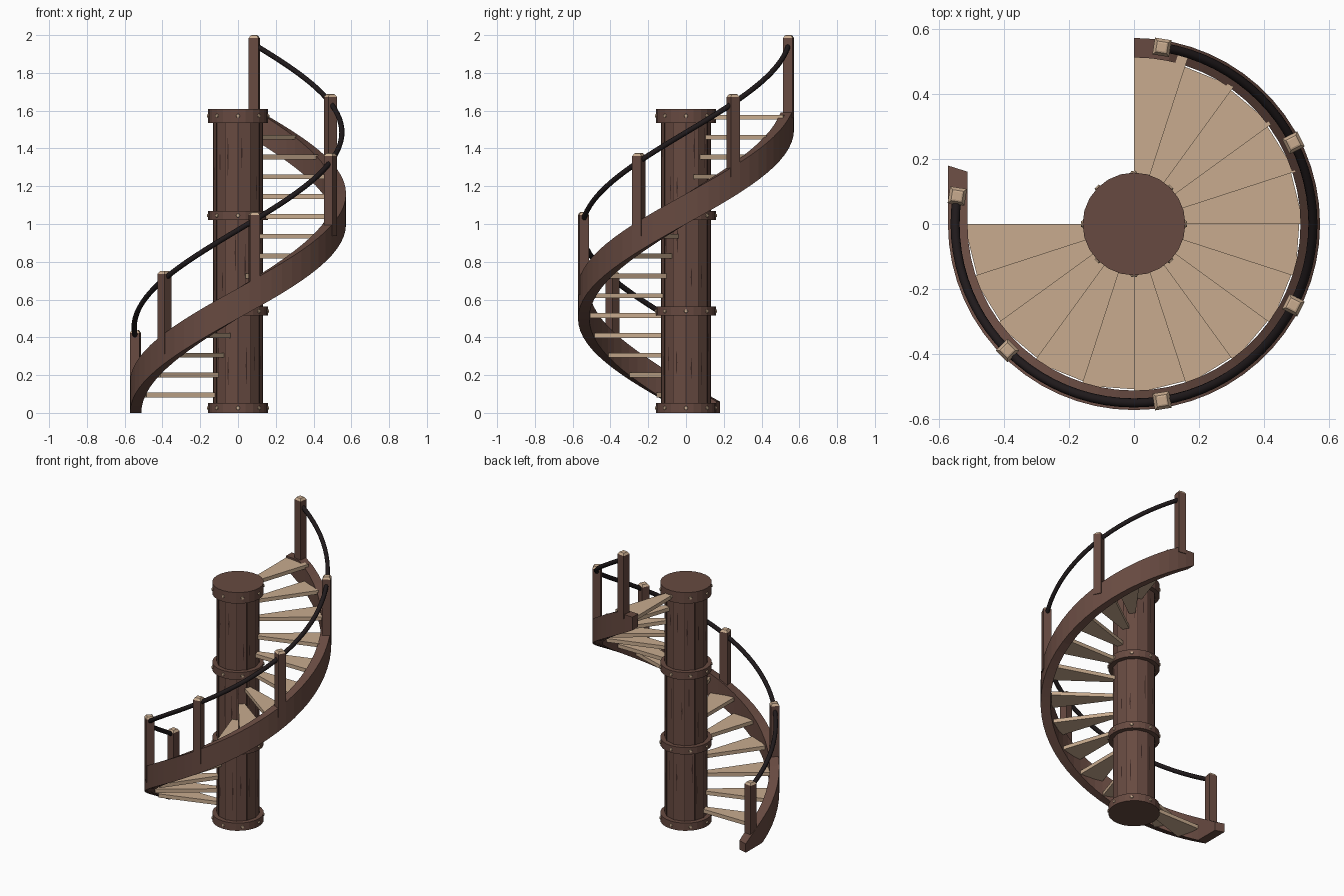
import bpy, bmesh, math, random
from mathutils import Matrix, Vector

random.seed(4)
cube = bpy.data.objects.get("Cube")
if cube:
    bpy.data.objects.remove(cube)


def material(name, rgb):
    m = bpy.data.materials.new(name)
    m.use_nodes = True
    m.diffuse_color = (*rgb, 1)
    m.node_tree.nodes["Principled BSDF"].inputs["Base Color"].default_value = (*rgb, 1)
    return m


BROWN = material("dark_brown_wood", (0.135, 0.068, 0.052))
GRAIN = material("deep_brown_grain", (0.045, 0.021, 0.017))
TAN = material("pale_tan_wood", (0.58, 0.41, 0.275))
BLACK = material("black_rail", (0.014, 0.010, 0.011))


def finish(name, bm, *mats):
    bmesh.ops.recalc_face_normals(bm, faces=bm.faces)
    me = bpy.data.meshes.new(name)
    bm.to_mesh(me)
    bm.free()
    for m in mats:
        me.materials.append(m)
    ob = bpy.data.objects.new(name, me)
    bpy.context.collection.objects.link(ob)
    return ob


def polar(r, deg, z):
    a = math.radians(deg)
    return Vector((r * math.cos(a), r * math.sin(a), z))


def turn(deg):
    return Matrix.Rotation(math.radians(deg), 4, 'Z')


def drum(bm, r, z0, z1, sides, phase=0):
    bmesh.ops.create_cone(bm, cap_ends=True, segments=sides, radius1=r, radius2=r, depth=z1 - z0,
                          matrix=Matrix.Translation((0, 0, (z0 + z1) / 2)) @ turn(phase))


def box(bm, mat, size):
    bmesh.ops.create_cube(bm, size=1, matrix=mat @ Matrix.Diagonal((*size, 1)))


def sweep(bm, rings):
    """Skin a list of equal point rings and cap both ends."""
    loops = [[bm.verts.new(p) for p in ring] for ring in rings]
    n = len(loops[0])
    for a, b in zip(loops, loops[1:]):
        for i in range(n):
            j = (i + 1) % n
            bm.faces.new((a[i], a[j], b[j], b[i]))
    bm.faces.new(loops[0])
    bm.faces.new(loops[-1])


# Central column of twelve boards
bm = bmesh.new()
drum(bm, 0.131, 0.01, 1.58, 12)
finish("central_column", bm, BROWN)

# Board seams and short grain streaks
bm = bmesh.new()
for i in range(12):
    box(bm, turn(i * 30) @ Matrix.Translation((0.1285, 0, 0.79)), (0.006, 0.004, 1.5))
    for k in range(3):
        z = 0.3 + 0.5 * k + random.uniform(-0.12, 0.12)
        h = random.uniform(0.06, 0.13)
        y = random.uniform(-0.022, 0.022)
        m = turn(i * 30 + 15)
        bm.faces.new([bm.verts.new(m @ Vector((0.1273, y + dy, z + dz)))
                      for dy, dz in ((0, -h), (0.004, 0), (0, h), (-0.004, 0))])
finish("column_grain", bm, GRAIN)

# Collars and their bolts
bands = ((0, 0.052), (0.515, 0.562), (1.02, 1.07), (1.535, 1.61))
bm, bolts = bmesh.new(), bmesh.new()
for z0, z1 in bands:
    drum(bm, 0.158, z0, z1, 24)
    for i in range(8):
        m = turn(i * 45) @ Matrix.Translation((0.157, 0, (z0 + z1) / 2))
        bmesh.ops.create_cone(bolts, cap_ends=True, segments=6, radius1=0.013, radius2=0.009,
                              depth=0.012, matrix=m @ Matrix.Rotation(math.pi / 2, 4, 'Y'))
finish("column_collars", bm, BROWN)
finish("collar_bolts", bolts, TAN)

# Fifteen wedge treads climbing three quarters of a turn
for i in range(15):
    a, z = 180 + 18 * i, 0.095 + 0.105 * i
    outer = (0.54, 0.556) if i == 14 else (0.522, 0.508)
    plan = ((0.12, a), (outer[0], a), (outer[1], a + 18), (0.12, a + 18))
    bm = bmesh.new()
    sweep(bm, [[polar(r, d, z + dz) for r, d in plan] for dz in (-0.0125, 0.0125)])
    finish(f"tread_{i + 1}", bm, TAN)


# Outer stringer, trimmed level with the floor and the top tread
def stringer_point(r, deg, dz):
    z = 0.58 + (deg - 270) / 180 + dz
    z = min(max(z, 0), 1.585 + dz * 0.05)
    if deg < 180:
        return Vector((-r, r * math.radians(180 - deg), z))
    return polar(r, deg, z)


bm = bmesh.new()
section = ((0.512, -0.08), (0.572, -0.08), (0.572, 0.08), (0.512, 0.08))
sweep(bm, [[stringer_point(r, 162 + 6 * k, dz) for r, dz in section] for k in range(49)])
finish("outer_stringer", bm, BROWN)

# Newel posts with pale chamfered tops
for k in range(6):
    a, top = 171 + 54 * k, 0.44 + 0.312 * k
    bm = bmesh.new()
    rings = [(0.026, top - 0.44), (0.026, top - 0.016), (0.017, top - 0.002), (0.012, top)]
    m = turn(a) @ Matrix.Translation((0.55, 0, 0))
    sweep(bm, [[m @ Vector((sx * w, sy * w, z)) for sx, sy in ((-1, -1), (1, -1), (1, 1), (-1, 1))]
               for w, z in rings])
    ob = finish(f"post_{k + 1}", bm, BROWN, TAN)
    for p in ob.data.polygons:
        p.material_index = int(p.normal.z > 0.3)

# Spiral handrail
cu = bpy.data.curves.new("handrail", 'CURVE')
cu.dimensions = '3D'
cu.bevel_depth = 0.014
cu.bevel_resolution = 2
cu.use_fill_caps = True
sp = cu.splines.new('POLY')
sp.points.add(60)
for k, pt in enumerate(sp.points):
    t = k / 60
    pt.co = (*polar(0.55, 171 + 270 * t, 0.4 + 1.55 * t), 1)
rail = bpy.data.objects.new("handrail", cu)
cu.materials.append(BLACK)
bpy.context.collection.objects.link(rail)
